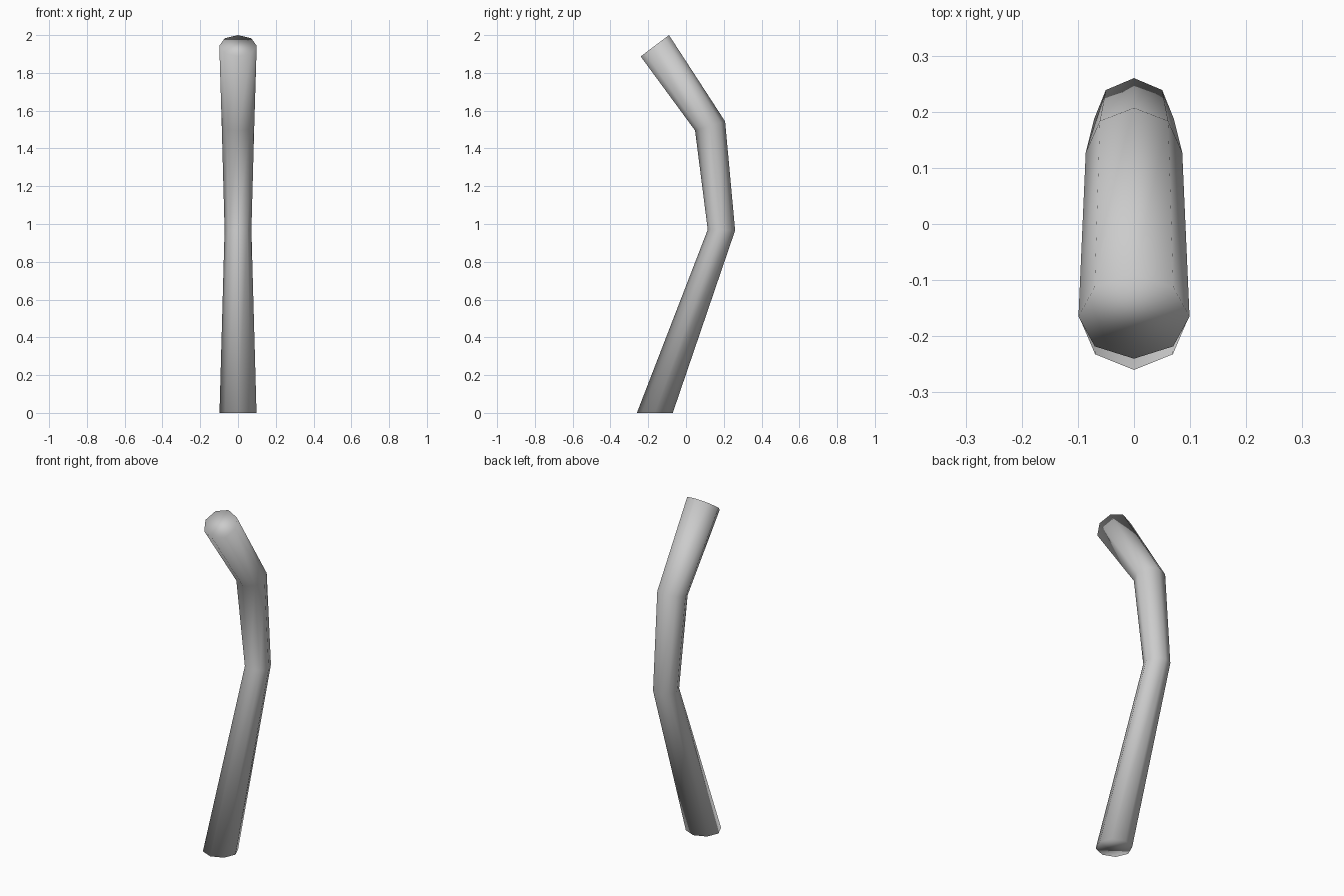
import bpy, bmesh, math
from mathutils import Vector

if "Cube" in bpy.data.objects:
    bpy.data.objects.remove(bpy.data.objects["Cube"])

SIDES = 8
# Stations from foot to tip: front point (y, z), back point (y, z), half width
STATIONS = [
    ((-0.26, 0.0), (-0.07, 0.0), 0.098),
    ((0.115, 0.97), (0.26, 0.966), 0.071),
    ((0.048, 1.495), (0.207, 1.543), 0.086),
    ((-0.24, 1.887), (-0.09, 2.0), 0.099),
]

bm = bmesh.new()


def ring(front, back, half_width):
    f, b = Vector((0, *front)), Vector((0, *back))
    mid, half = (f + b) / 2, (b - f) / 2
    verts = []
    for i in range(SIDES):
        a = 2 * math.pi * i / SIDES
        offset = half * math.cos(a) - Vector((half_width * math.sin(a), 0, 0))
        verts.append(bm.verts.new(mid + offset))
    return verts


# Tube walls
rings = [ring(*s) for s in STATIONS]
for low, high in zip(rings, rings[1:]):
    for i in range(SIDES):
        j = (i + 1) % SIDES
        bm.faces.new((low[i], low[j], high[j], high[i]))

# End caps
bm.faces.new(rings[0][::-1])
bm.faces.new(rings[-1])
bmesh.ops.recalc_face_normals(bm, faces=bm.faces[:])

# Smooth shading all over, including the caps
for face in bm.faces:
    face.smooth = True

mesh = bpy.data.meshes.new("bent_handle")
bm.to_mesh(mesh)
bm.free()
bpy.context.collection.objects.link(bpy.data.objects.new("bent_handle", mesh))
